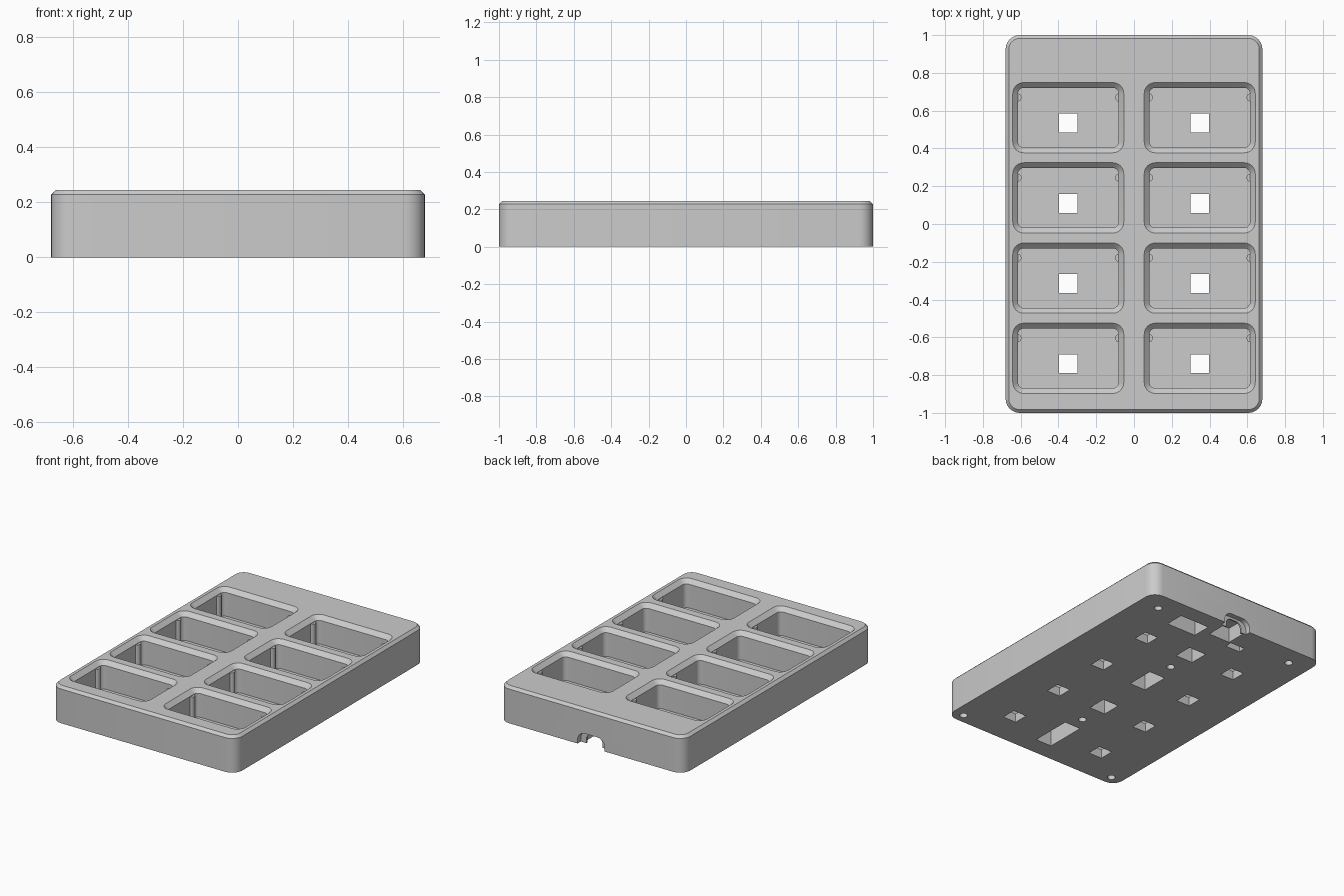
import bpy, bmesh, math
from mathutils import Matrix, Vector

cube = bpy.data.objects.get("Cube")
if cube:
    bpy.data.objects.remove(cube, do_unlink=True)

grey = bpy.data.materials.new("plain grey")
grey.use_nodes = True
grey.diffuse_color = (0.6, 0.6, 0.6, 1)
grey.node_tree.nodes["Principled BSDF"].inputs["Base Color"].default_value = (0.6, 0.6, 0.6, 1)

H = 0.245          # total height
FLOOR = 0.06       # thickness under the pockets
COLS = (-0.348, 0.348)
ROW_STEP = 0.4247
ROWS = range(4)


def rounded_rect(w, d, r, segs=6):
    """Corner-rounded rectangle as a list of (x, y)."""
    pts = []
    for k, (sx, sy) in enumerate(((1, 1), (-1, 1), (-1, -1), (1, -1))):
        for i in range(segs + 1):
            a = math.pi / 2 * (k + i / segs)
            pts.append((sx * (w / 2 - r) + r * math.cos(a), sy * (d / 2 - r) + r * math.sin(a)))
    return pts


def loft(bm, rings, matrix=Matrix()):
    """Closed solid through rings of (width, depth, radius, z)."""
    loops = [[bm.verts.new(matrix @ Vector((x, y, z))) for x, y in rounded_rect(w, d, r)]
             for w, d, r, z in rings]
    for a, b in zip(loops, loops[1:]):
        n = len(a)
        for i in range(n):
            bm.faces.new((a[i], a[(i + 1) % n], b[(i + 1) % n], b[i]))
    bm.faces.new(loops[0][::-1])
    bm.faces.new(loops[-1])


def block(bm, x, y, w, d, top):
    """Square-cornered cutter entering from the underside."""
    m = Matrix.Translation((x, y, top / 2 - 0.025)) @ Matrix.Diagonal((w, d, top + 0.05, 1))
    bmesh.ops.create_cube(bm, size=1, matrix=m)


def rod(bm, x, y, r, z0, z1):
    bmesh.ops.create_cone(bm, cap_ends=True, segments=20, radius1=r, radius2=r, depth=z1 - z0,
                          matrix=Matrix.Translation((x, y, (z0 + z1) / 2)))


def finish(bm, name):
    bmesh.ops.recalc_face_normals(bm, faces=bm.faces)
    me = bpy.data.meshes.new(name)
    bm.to_mesh(me)
    bm.free()
    me.materials.append(grey)
    ob = bpy.data.objects.new(name, me)
    bpy.context.collection.objects.link(ob)
    return ob


def select_only(ob):
    bpy.ops.object.select_all(action='DESELECT')
    ob.select_set(True)
    bpy.context.view_layer.objects.active = ob


def cut(target, bm, name):
    cutter = finish(bm, name)
    cutter.hide_render = True
    mod = target.modifiers.new(name, 'BOOLEAN')
    mod.operation, mod.solver, mod.object = 'DIFFERENCE', 'EXACT', cutter
    select_only(target)
    bpy.ops.object.modifier_apply(modifier=mod.name)
    bpy.data.objects.remove(cutter, do_unlink=True)


# Tray body with a chamfered top edge
bm = bmesh.new()
loft(bm, [(1.36, 2, 0.075, 0), (1.36, 2, 0.075, H - 0.017), (1.326, 1.966, 0.058, H)])
tray = finish(bm, "tray_body")

# Eight pockets with chamfered rims
bm = bmesh.new()
for x in COLS:
    for row in ROWS:
        loft(bm, [(0.532, 0.316, 0.03, FLOOR), (0.532, 0.316, 0.03, H - 0.027),
                  (0.588, 0.372, 0.058, H), (0.588, 0.372, 0.058, H + 0.05)],
             Matrix.Translation((x, 0.563 - ROW_STEP * row, 0)))
cut(tray, bm, "pocket_cutter")

# Square window through each pocket floor
bm = bmesh.new()
for x in COLS:
    for row in ROWS:
        block(bm, x, 0.534 - ROW_STEP * row, 0.1, 0.1, FLOOR + 0.05)
# Central wiring recesses between the columns
block(bm, 0, 0.55, 0.13, 0.13, 0.14)
block(bm, 0, 0.13, 0.12, 0.19, 0.14)
block(bm, 0, -0.29, 0.12, 0.13, 0.14)
block(bm, 0, -0.735, 0.12, 0.28, 0.14)
# Component recesses near the back
block(bm, 0.25, 0.82, 0.22, 0.13, 0.12)
block(bm, -0.15, 0.8, 0.11, 0.05, 0.1)
block(bm, 0, 0.89, 0.16, 0.13, 0.1)
# Screw holes
for x, y in ((0.53, 0.865), (0.6, -0.935)):
    for side in (1, -1):
        rod(bm, side * x, y, 0.025, -0.05, 0.13)
for y in (0.355, -0.5):
    rod(bm, 0, y, 0.025, -0.05, 0.13)
cut(tray, bm, "underside_cutter")

# Stepped cable port in the back wall
for name, w, h, y0, y1 in (("port_recess_cutter", 0.2, 0.16, 0.965, 1.05),
                           ("port_opening_cutter", 0.12, 0.13, 0.88, 1.02)):
    bm = bmesh.new()
    r = h / 2 - 0.025
    loft(bm, [(w, h, r, -y1), (w, h, r, -y0)], Matrix.Rotation(math.pi / 2, 4, 'X'))
    cut(tray, bm, name)

# Rounded locating ribs on the pocket side walls
bm = bmesh.new()
for x in COLS:
    for row in ROWS:
        for side in (1, -1):
            rod(bm, x + side * 0.27, 0.67 - ROW_STEP * row, 0.022, FLOOR - 0.005, H - 0.03)
ribs = finish(bm, "pocket_ribs")

for ob in (tray, ribs):
    select_only(ob)
    bpy.ops.object.shade_smooth_by_angle(angle=math.radians(30))
